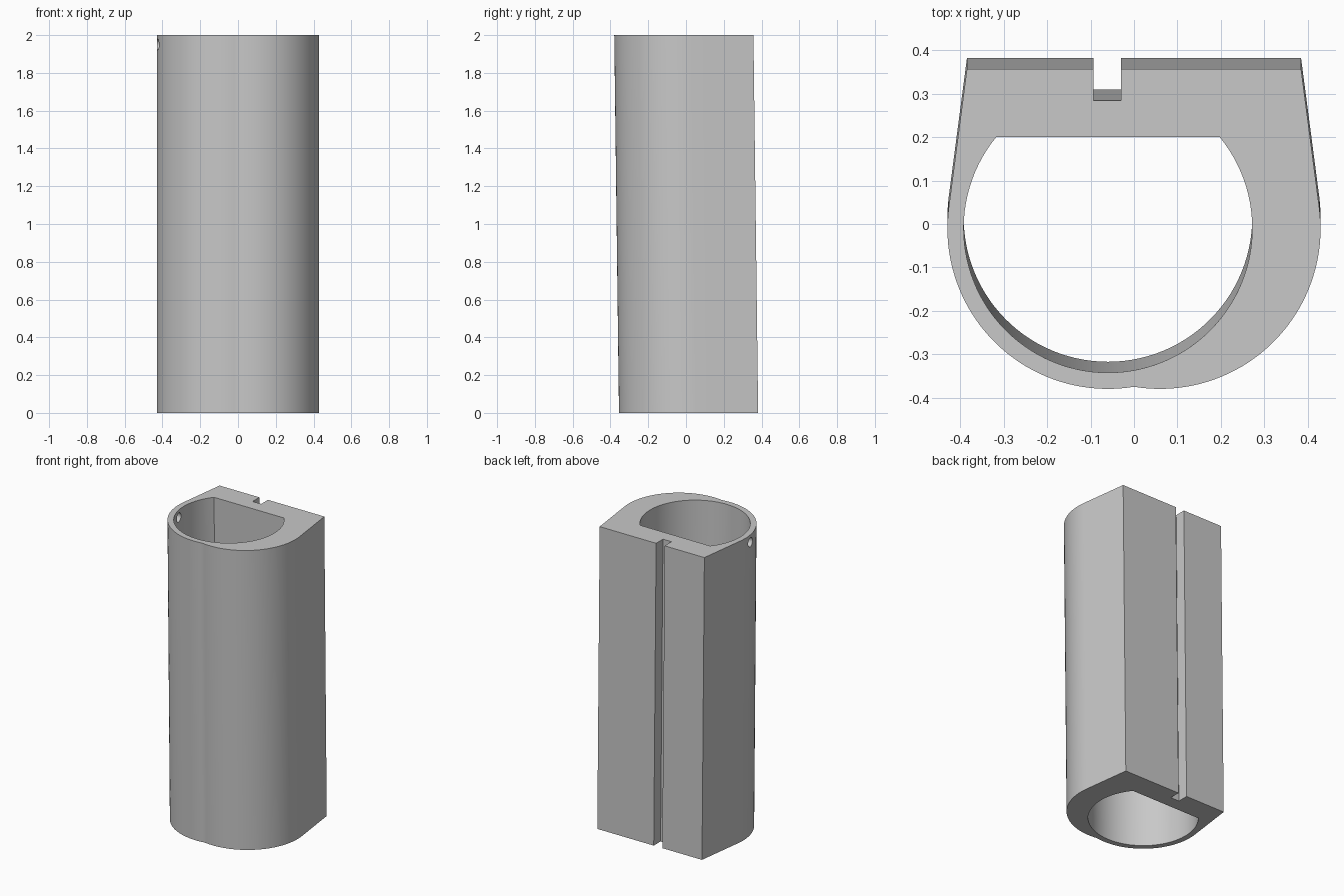
import bpy, bmesh, math
from mathutils import Matrix

if "Cube" in bpy.data.objects:
    bpy.data.objects.remove(bpy.data.objects["Cube"], do_unlink=True)

HEIGHT = 2.0
LEAN = -0.0125            # y shift per unit of height
OFFSET = 0.06             # side arcs sit this far from the middle
CY = 0.015                # arc centre in y at the base
R_OUT, R_BORE = 0.37, 0.3325
BACK, HALF_BACK = 0.382, 0.385

grey = bpy.data.materials.new("light grey")
grey.use_nodes = True
grey.diffuse_color = (0.58, 0.58, 0.58, 1)
grey.node_tree.nodes["Principled BSDF"].inputs["Base Color"].default_value = (0.58, 0.58, 0.58, 1)


def arc(cx, cy, r, start, end, steps):
    """Points along an arc, angles in degrees."""
    angles = [math.radians(start + (end - start) * i / steps) for i in range(steps + 1)]
    return [(cx + r * math.cos(a), cy + r * math.sin(a)) for a in angles]


def make_object(name, bm):
    bmesh.ops.recalc_face_normals(bm, faces=bm.faces)
    mesh = bpy.data.meshes.new(name)
    bm.to_mesh(mesh)
    bm.free()
    mesh.materials.append(grey)
    obj = bpy.data.objects.new(name, mesh)
    bpy.context.collection.objects.link(obj)
    return obj


def leaning_prism(name, profile, z0, z1):
    """Extrude a profile upwards, sliding it along y with height."""
    bm = bmesh.new()
    low, high = ([bm.verts.new((x, y + LEAN * z, z)) for x, y in profile] for z in (z0, z1))
    bm.faces.new(low[::-1])
    bm.faces.new(high)
    for i in range(len(low)):
        j = (i + 1) % len(low)
        bm.faces.new((low[i], low[j], high[j], high[i]))
    return make_object(name, bm)


def cut(target, cutter):
    cutter.hide_render = True
    mod = target.modifiers.new("cut", 'BOOLEAN')
    mod.operation, mod.solver, mod.object = 'DIFFERENCE', 'EXACT', cutter
    bpy.ops.object.select_all(action='DESELECT')
    bpy.context.view_layer.objects.active = target
    target.select_set(True)
    bpy.ops.object.modifier_apply(modifier=mod.name)
    bpy.data.objects.remove(cutter, do_unlink=True)


# Outer profile: two overlapping arcs in front, tapered sides, slotted flat back
right_arc = arc(-OFFSET, CY, R_OUT, 172.7, 270 + math.degrees(math.asin(OFFSET / R_OUT)), 40)
left_arc = [(-x, y) for x, y in reversed(right_arc[:-1])]
slot = [(-0.03, BACK), (-0.03, 0.31), (-0.093, 0.31), (-0.093, BACK)]
outline = right_arc + left_arc + [(HALF_BACK, BACK)] + slot + [(-HALF_BACK, BACK)]
sleeve = leaning_prism("sleeve_body", outline, 0, HEIGHT)

# D-shaped bore, flat towards the back
flat = math.degrees(math.asin(0.211 / R_BORE))
bore = leaning_prism("bore_cutter", arc(-OFFSET, CY, R_BORE, 180 - flat, 360 + flat, 80), -0.2, HEIGHT + 0.2)
cut(sleeve, bore)

# Small pin hole through the thin wall near the top
bm = bmesh.new()
bmesh.ops.create_cone(bm, cap_ends=True, segments=24, radius1=0.03, radius2=0.03, depth=0.2,
                      matrix=Matrix.Translation((-0.42, -0.07, 1.95)) @ Matrix.Rotation(math.pi / 2, 4, 'Y'))
cut(sleeve, make_object("pin_hole_cutter", bm))

# Smooth curved walls, crisp edges
bpy.ops.object.shade_smooth_by_angle(angle=math.radians(30))
